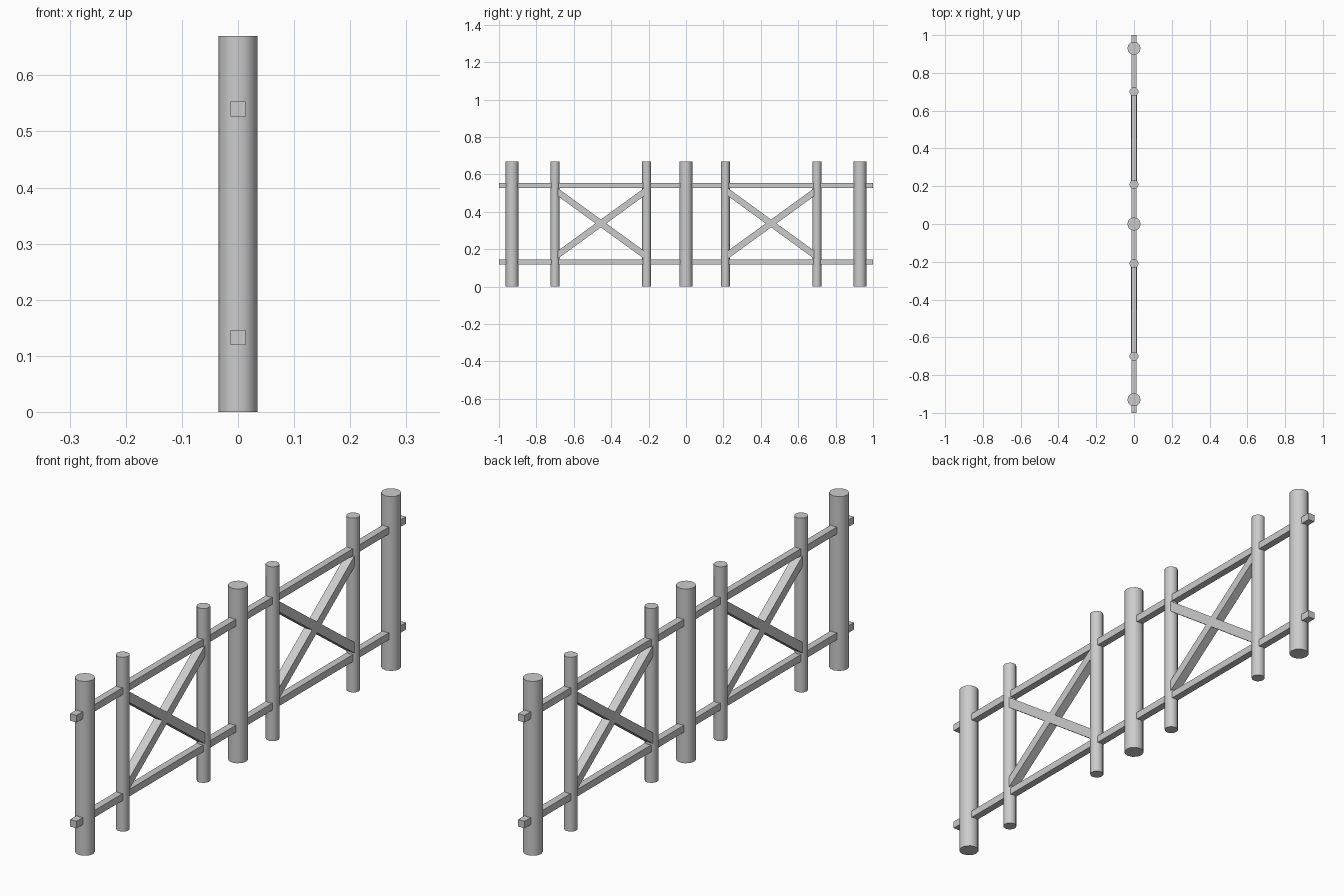
import bpy
from math import atan2, hypot, radians

cube = bpy.data.objects.get("Cube")
if cube:
    bpy.data.objects.remove(cube, do_unlink=True)

# Single grey finish for the whole fence
grey = bpy.data.materials.new("plain_grey")
grey.use_nodes = True
colour = (0.6, 0.6, 0.6, 1)
grey.diffuse_color = colour
grey.node_tree.nodes["Principled BSDF"].inputs["Base Color"].default_value = colour

HEIGHT = 0.67


def post(name, y, radius):
    bpy.ops.mesh.primitive_cylinder_add(
        vertices=12, radius=radius, depth=HEIGHT, location=(0, y, HEIGHT / 2))
    ob = bpy.context.object
    ob.name = name
    ob.data.materials.append(grey)
    bpy.ops.object.shade_smooth_by_angle(angle=radians(40))


def beam(name, start, end, width):
    """Square beam between two (y, z) points in the fence plane."""
    dy, dz = end[0] - start[0], end[1] - start[1]
    bpy.ops.mesh.primitive_cube_add(
        size=1,
        location=(0, (start[0] + end[0]) / 2, (start[1] + end[1]) / 2),
        rotation=(atan2(dz, dy), 0, 0))
    ob = bpy.context.object
    ob.name = name
    ob.scale = (width, hypot(dy, dz), width)
    bpy.ops.object.transform_apply(location=False, rotation=False, scale=True)
    ob.data.materials.append(grey)


# Thick posts at the ends and the middle
for name, y in (("front", -0.93), ("middle", 0), ("back", 0.93)):
    post(f"{name}_main_post", y, 0.035)

# Horizontal rails through all posts
for name, z in (("lower", 0.133), ("upper", 0.54)):
    beam(f"{name}_rail", (-1, z), (1, z), 0.027)

# Each half: two thin posts with crossed braces between them
for name, s in (("front", -1), ("back", 1)):
    inner, outer = s * 0.21, s * 0.70
    post(f"{name}_inner_thin_post", inner, 0.024)
    post(f"{name}_outer_thin_post", outer, 0.024)
    low, high = 0.16, 0.516
    beam(f"{name}_rising_brace", (inner, low), (outer, high), 0.034)
    beam(f"{name}_falling_brace", (inner, high), (outer, low), 0.034)
